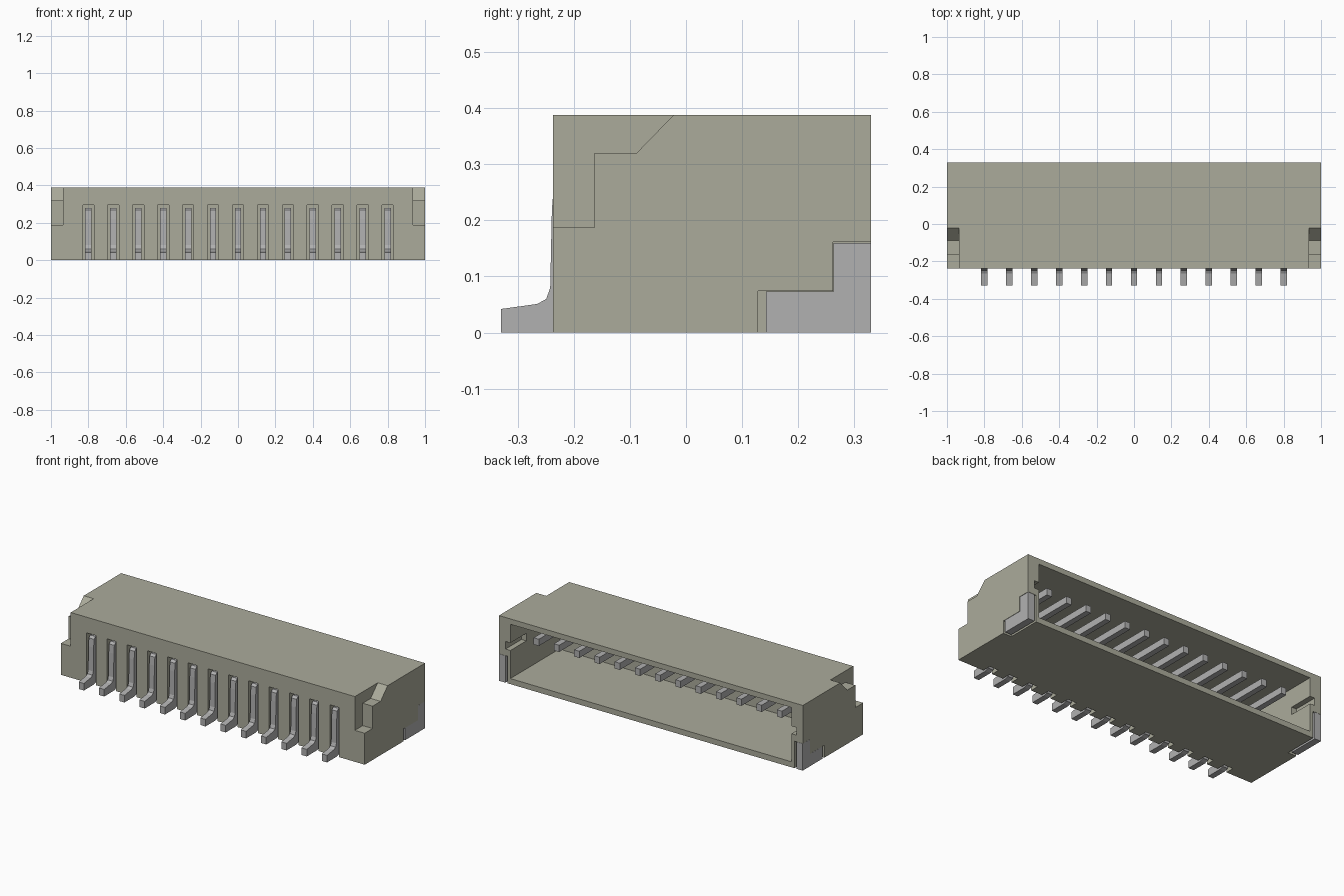
import bpy, bmesh

if "Cube" in bpy.data.objects:
    bpy.data.objects.remove(bpy.data.objects["Cube"], do_unlink=True)


def material(name, rgb):
    m = bpy.data.materials.new(name)
    m.diffuse_color = (*rgb, 1)
    m.use_nodes = True
    b = m.node_tree.nodes["Principled BSDF"]
    b.inputs["Base Color"].default_value = (*rgb, 1)
    b.inputs["Roughness"].default_value = 0.6
    return m


plastic = material("beige plastic", (0.41, 0.41, 0.33))
metal = material("grey metal", (0.44, 0.44, 0.44))


def prisms(name, profile, spans, mat):
    """Extrude a (y, z) profile along x once for every (x0, x1) span."""
    bm = bmesh.new()
    for x0, x1 in spans:
        a = [bm.verts.new((x0, y, z)) for y, z in profile]
        b = [bm.verts.new((x1, y, z)) for y, z in profile]
        bm.faces.new(a)
        bm.faces.new(b[::-1])
        n = len(profile)
        for i in range(n):
            j = (i + 1) % n
            bm.faces.new((a[j], a[i], b[i], b[j]))
    bmesh.ops.recalc_face_normals(bm, faces=bm.faces)
    me = bpy.data.meshes.new(name)
    bm.to_mesh(me)
    bm.free()
    me.materials.append(mat)
    ob = bpy.data.objects.new(name, me)
    bpy.context.collection.objects.link(ob)
    return ob


def rect(y0, y1, z0, z1):
    return [(y0, z0), (y1, z0), (y1, z1), (y0, z1)]


def ends(x0, x1):
    return [(x0, x1), (-x1, -x0)]


def cut(target, profile, spans):
    cutter = prisms("cutter", profile, spans, plastic)
    cutter.hide_render = True
    mod = target.modifiers.new("cut", "BOOLEAN")
    mod.operation = "DIFFERENCE"
    mod.solver = "EXACT"
    mod.object = cutter
    bpy.context.view_layer.objects.active = target
    bpy.ops.object.modifier_apply(modifier=mod.name)
    bpy.data.objects.remove(cutter, do_unlink=True)


FRONT, BACK, TOP = -0.237, 0.33, 0.388
pin_x = [-0.8 + i * 1.6 / 12 for i in range(13)]

# Housing block
housing = prisms("housing", rect(FRONT, BACK, 0, TOP), [(-1, 1)], plastic)

# Socket open at the back, with a side groove at each end
cut(housing, rect(-0.13, 0.4, 0.033, 0.356), [(-0.925, 0.925)])
cut(housing, rect(0.18, 0.4, 0.2, 0.245), ends(0.9, 0.957))

# Stepped notches in the upper front corners
cut(housing, [(-0.3, 0.187), (-0.163, 0.187), (-0.163, 0.32), (-0.088, 0.32),
              (-0.022, TOP), (0.01, 0.42), (-0.3, 0.42)], ends(0.935, 1.1))

# Slots behind the contact legs
cut(housing, rect(-0.3, -0.185, -0.1, 0.295),
    [(x - 0.03, x + 0.03) for x in pin_x])

# Side recesses for the solder tabs
cut(housing, [(0.128, -0.1), (0.4, -0.1), (0.4, 0.161), (0.262, 0.161),
              (0.262, 0.074), (0.128, 0.074)], ends(0.945, 1.1))

# Solder tabs at both ends
prisms("solder_tabs", [(0.143, 0), (BACK, 0), (BACK, 0.16), (0.263, 0.16),
                       (0.263, 0.073), (0.143, 0.073)],
       ends(0.957, 0.999), metal)

# Bent contacts: foot, leg in the slot, and blade inside the socket
prisms("contacts",
       [(-0.33, 0), (-0.235, 0), (-0.212, 0.008), (-0.2, 0.03), (-0.197, 0.24),
        (0.265, 0.24), (0.265, 0.28), (-0.222, 0.28), (-0.235, 0.268),
        (-0.239, 0.22), (-0.242, 0.08), (-0.249, 0.06), (-0.265, 0.051),
        (-0.33, 0.042)],
       [(x - 0.017, x + 0.017) for x in pin_x], metal)
